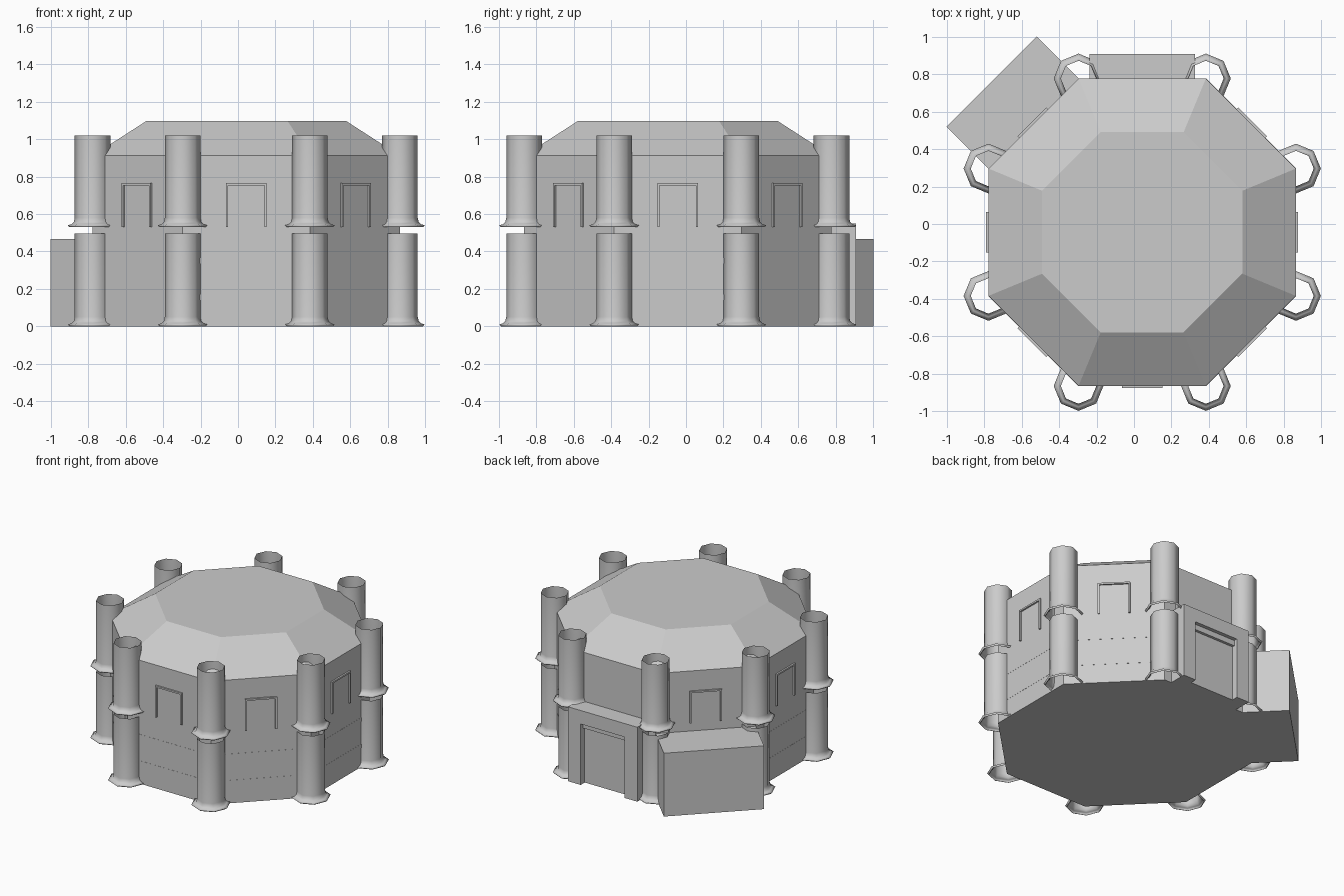
import bpy, math
from math import cos, sin, pi

if "Cube" in bpy.data.objects:
    bpy.data.objects.remove(bpy.data.objects["Cube"])

C = (0.044, -0.044)      # centre of the octagon
A = 0.822                # wall apothem
H = A * math.tan(pi / 8) # half side length


def mesh(name, verts, faces, smooth=False):
    me = bpy.data.meshes.new(name)
    me.from_pydata(verts, [], faces)
    ob = bpy.data.objects.new(name, me)
    bpy.context.collection.objects.link(ob)
    for p in me.polygons:
        p.use_smooth = smooth
    return ob


def on_wall(a, u, n, z):
    """Point on the wall facing angle a: u along it, n out of it."""
    r = A + n
    return (C[0] + r * cos(a) - u * sin(a), C[1] + r * sin(a) + u * cos(a), z)


def prism(name, a, outline, n0, n1):
    """Extrude an outline (u, z), drawn on a wall, from depth n0 to n1."""
    k = len(outline)
    verts = [on_wall(a, u, n, z) for n in (n0, n1) for u, z in outline]
    faces = [list(range(k))[::-1], list(range(k, 2 * k))]
    faces += [(i, (i + 1) % k, k + (i + 1) % k, k + i) for i in range(k)]
    return mesh(name, verts, faces)


def rect(u, z0, z1):
    return [(-u, z0), (u, z0), (u, z1), (-u, z1)]


def lathe(name, cx, cy, profile, turn, capped, smooth):
    """Eight-sided revolve of (radius, z) points."""
    verts = [(cx + r * cos(turn + i * pi / 4), cy + r * sin(turn + i * pi / 4), z)
             for r, z in profile for i in range(8)]
    faces = [(j * 8 + i, j * 8 + (i + 1) % 8, j * 8 + 8 + (i + 1) % 8, j * 8 + 8 + i)
             for j in range(len(profile) - 1) for i in range(8)]
    if capped:
        faces += [list(range(8))[::-1], list(range(len(verts) - 8, len(verts)))]
    return mesh(name, verts, faces, smooth)


# main octagonal body with sloped roof
k = 1 / cos(pi / 8)
lathe("octagonal_hall", *C, [(A * k, 0), (A * k, 0.912), (0.535 * k, 1.097)],
      pi / 8, True, False)

# open flared pillars, two stacked at each corner
for i in range(8):
    a = pi / 8 + i * pi / 4
    x, y = C[0] + A * k * cos(a), C[1] + A * k * sin(a)
    for level, z, top in (("lower", 0, 0.495), ("upper", 0.53, 1.02)):
        lathe(f"{level}_pillar_{i}", x, y,
              [(0.122, z), (0.133, z + 0.01), (0.112, z + 0.016),
               (0.1, z + 0.028), (0.095, z + 0.05), (0.095, top)],
              0, False, True)

# window frames and thin wall bands
for i in range(8):
    a = i * pi / 4
    for z in (0.14, 0.335):
        prism(f"wall_band_{i}", a, rect(H, z, z + 0.03), -0.01, 0.001)
    if i == 2:
        continue  # the entrance wall has no window
    w, t, z0, z1 = 0.109, 0.012, 0.53, 0.765
    prism(f"window_frame_{i}", a,
          [(-w, z0), (-w + t, z0), (-w + t, z1 - t), (w - t, z1 - t),
           (w - t, z0), (w, z0), (w, z1), (-w, z1)], -0.01, 0.012)

# entrance porch at the back with recessed door
back, w, d, lintel, top = pi / 2, 0.283, 0.18, 0.45, 0.55
prism("porch", back,
      [(-w, 0), (-d, 0), (-d, lintel), (d, lintel), (d, 0), (w, 0), (w, top), (-w, top)],
      -0.02, 0.132)
prism("door", back, rect(d, 0, lintel), -0.02, 0.085)
prism("door_lintel", back, rect(d, lintel - 0.04, lintel), 0.08, 0.105)

# side annex on the back left wall
prism("annex", 3 * pi / 4, rect(H, 0, 0.468), -0.01, 0.316)
